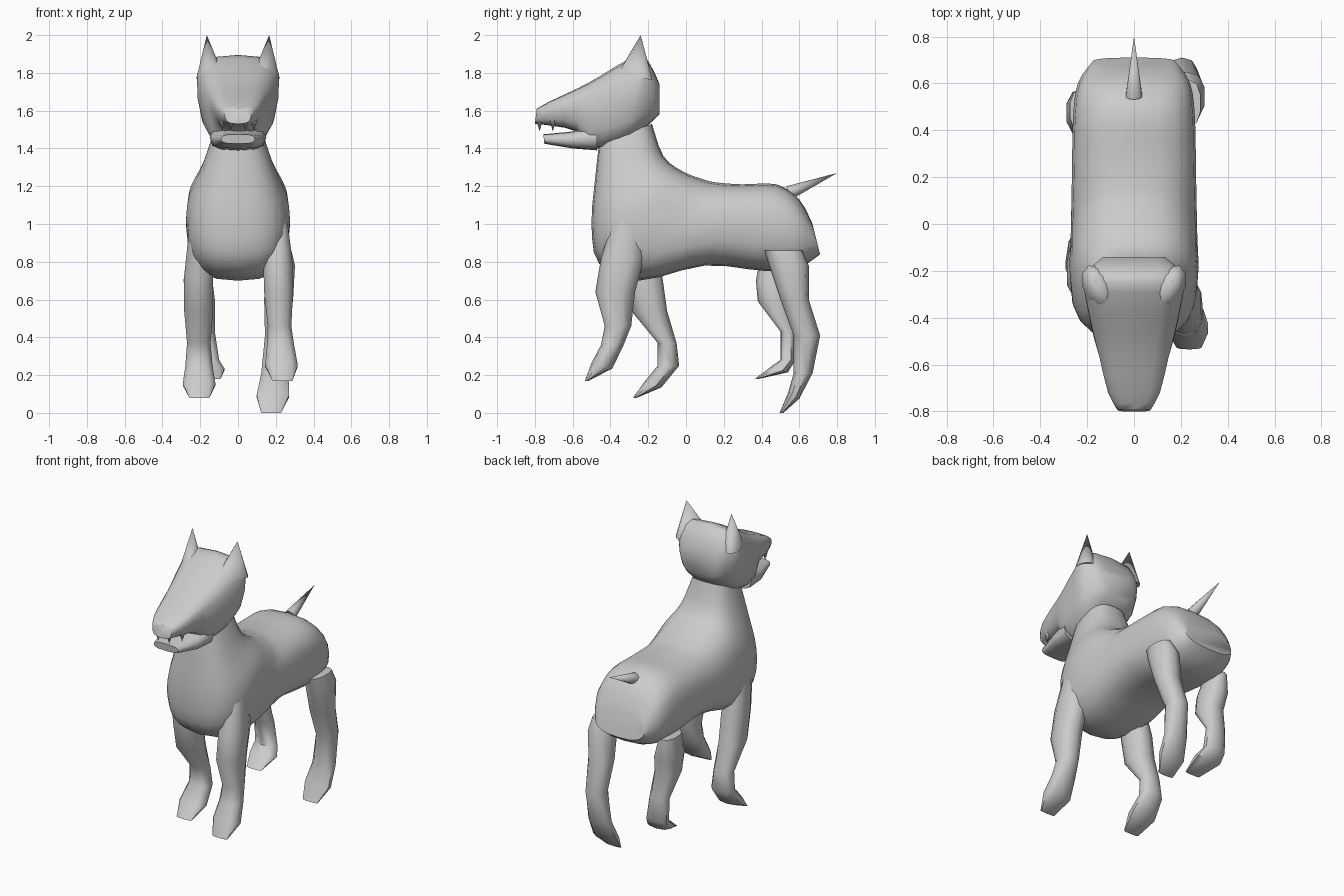
import bpy, bmesh, math
from mathutils import Vector

if "Cube" in bpy.data.objects:
    bpy.data.objects.remove(bpy.data.objects["Cube"])


def shaped(v, p):
    return math.copysign(abs(v) ** p, v)


def smooth(ob, angle=50):
    bpy.ops.object.select_all(action='DESELECT')
    ob.select_set(True)
    bpy.context.view_layer.objects.active = ob
    bpy.ops.object.shade_smooth_by_angle(angle=math.radians(angle))


def spline(rings, steps):
    """Catmull-Rom interpolation between the given rings."""
    out = []
    last = len(rings) - 1
    for i in range(last):
        near = [rings[min(max(i + o, 0), last)] for o in (-1, 0, 1, 2)]
        for s in range(steps):
            t = s / steps
            out.append([q + t / 2 * (r - p + t * (2 * p - 5 * q + 4 * r - u + t * (3 * q - p - 3 * r + u)))
                        for p, q, r, u in zip(*near)])
    return out + [rings[-1]]


def loft(name, rings, sides, power, steps=1, taper=0.0):
    """Each ring: half width, edge A (y, z), opposite edge B (y, z), optional centre x."""
    bm = bmesh.new()
    loops = []
    for w, ya, za, yb, zb, *x in spline(rings, steps):
        cx = x[0] if x else 0
        loop = []
        for k in range(sides):
            a = math.tau * k / sides
            c, s = shaped(math.cos(a), power), shaped(math.sin(a), power)
            loop.append(bm.verts.new((cx + w * s * (1 + taper * c),
                                      (ya + yb + (ya - yb) * c) / 2,
                                      (za + zb + (za - zb) * c) / 2)))
        loops.append(loop)
    for p, q in zip(loops, loops[1:]):
        for k in range(sides):
            j = (k + 1) % sides
            bm.faces.new((p[k], p[j], q[j], q[k]))
    bm.faces.new(loops[0])
    bm.faces.new(loops[-1])
    bmesh.ops.recalc_face_normals(bm, faces=bm.faces)
    mesh = bpy.data.meshes.new(name)
    bm.to_mesh(mesh)
    bm.free()
    ob = bpy.data.objects.new(name, mesh)
    bpy.context.collection.objects.link(ob)
    smooth(ob)


def spike(name, base, tip, radius, stretch=1.0):
    """Cone from base to tip, optionally stretched front to back."""
    base, tip = Vector(base), Vector(tip)
    axis = tip - base
    bpy.ops.mesh.primitive_cone_add(vertices=10, radius1=radius, depth=axis.length)
    ob = bpy.context.object
    ob.name = name
    ob.location = (base + tip) / 2
    ob.rotation_mode = 'QUATERNION'
    ob.rotation_quaternion = axis.to_track_quat('Z', 'Y')
    ob.scale.y = stretch
    smooth(ob)


# Torso and neck, from neck to rump
loft("body", [
    (.13, -.18, 1.53, -.46, 1.43),
    (.19, -.12, 1.36, -.48, 1.25),
    (.26, -.02, 1.28, -.50, 1.00),
    (.275, .08, 1.24, -.46, .79),
    (.27, .16, 1.22, -.25, .70),
    (.265, .30, 1.21, .10, .78),
    (.26, .48, 1.21, .43, .75),
    (.24, .60, 1.13, .60, .77),
    (.18, .67, 1.00, .71, .84)], sides=20, power=.75, steps=3)

# Head, from nose to back of skull
loft("head", [
    (.07, -.79, 1.61, -.80, 1.53),
    (.11, -.72, 1.65, -.71, 1.52),
    (.145, -.57, 1.72, -.58, 1.49),
    (.17, -.46, 1.78, -.52, 1.40),
    (.205, -.29, 1.88, -.36, 1.42),
    (.21, -.21, 1.88, -.25, 1.48),
    (.13, -.14, 1.74, -.14, 1.58)], sides=16, power=.65, steps=2, taper=.12)

# Lower jaw
loft("lower_jaw", [
    (.09, -.755, 1.475, -.75, 1.425),
    (.14, -.60, 1.49, -.60, 1.40),
    (.15, -.47, 1.53, -.47, 1.39)], sides=12, power=.65)

# Pointed ears and teeth
for side, label in ((1, "right"), (-1, "left")):
    spike("ear_" + label, (side * .15, -.27, 1.78), (side * .165, -.24, 2), .065, 1.6)
    for k in range(2):
        x, y = side * (.04 + .045 * k), -.775 + .07 * k
        spike(f"tooth_{label}_{k}", (x, y, 1.56), (x, y, 1.49), .02)


def leg(name, x_top, x_toe, points):
    """Points from joint to toe: centre y, height, half depth."""
    widths = (.05, .08, .08, .065, .075, .09, .055)
    rings = []
    for i, (w, (y, z, d)) in enumerate(zip(widths, points)):
        slope = .015 if i == 5 else 0
        x = x_top + (x_toe - x_top) * i / 6
        rings.append((w, y - d, z + slope, y + d, z - slope, x))
    loft(name, rings, sides=10, power=.85)


leg("front_leg_right", .205, .235, [
    (-.30, 1.08, .07), (-.335, .82, .115), (-.375, .64, .105), (-.36, .46, .07),
    (-.39, .36, .06), (-.445, .25, .055), (-.525, .17, .01)])
leg("front_leg_left", -.21, -.205, [
    (-.28, .98, .09), (-.225, .72, .10), (-.195, .54, .095), (-.10, .37, .05),
    (-.093, .25, .057), (-.175, .15, .045), (-.27, .08, .01)])
leg("back_leg_right", .235, .175, [
    (.515, .86, .10), (.545, .78, .105), (.575, .60, .075), (.64, .41, .07),
    (.62, .21, .05), (.57, .09, .03), (.505, .0, .01)])
leg("back_leg_left", -.225, -.145, [
    (.485, .83, .09), (.475, .70, .105), (.465, .59, .085), (.54, .43, .04),
    (.54, .28, .04), (.495, .23, .045), (.375, .18, .01)])

# Tail
spike("tail", (0, .545, 1.165), (0, .80, 1.27), .037)
